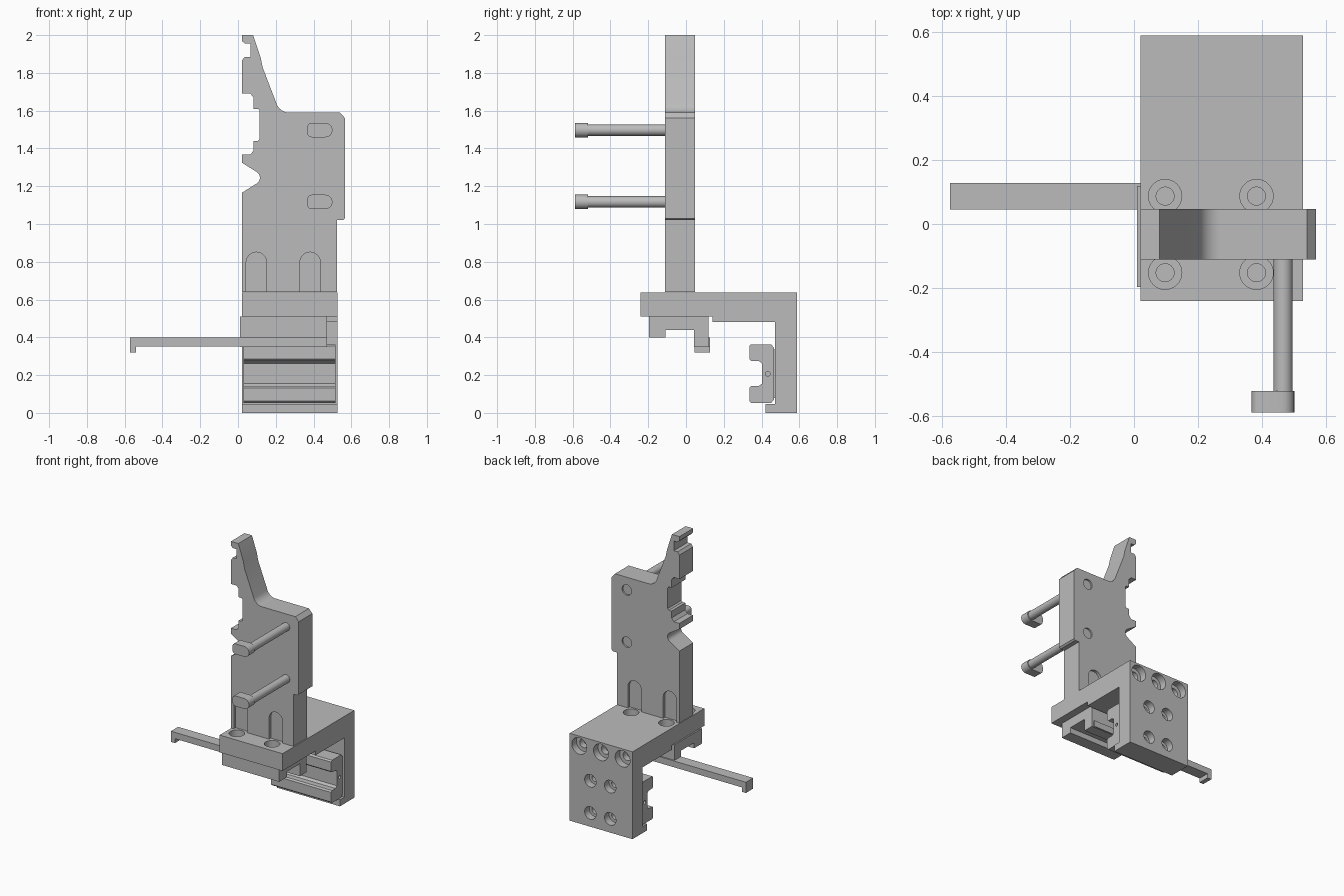
import bpy, bmesh, math
from mathutils import Vector

cube = bpy.data.objects.get("Cube")
if cube:
    bpy.data.objects.remove(cube, do_unlink=True)

grey = bpy.data.materials.new("machined grey")
grey.use_nodes = True
GREY = (0.5, 0.5, 0.5, 1)
grey.diffuse_color = GREY
grey.node_tree.nodes["Principled BSDF"].inputs["Base Color"].default_value = GREY


def prism(name, points, axis, start, end):
    """Extrude a profile: (x, z) along y, (y, z) along x or (x, y) along z."""
    place = {"x": lambda a, b, d: (d, a, b),
             "y": lambda a, b, d: (a, d, b),
             "z": lambda a, b, d: (a, b, d)}[axis]
    bm = bmesh.new()
    face = bm.faces.new([bm.verts.new(place(a, b, start)) for a, b in points])
    moved = bmesh.ops.extrude_face_region(bm, geom=[face])["geom"]
    shift = Vector(place(0, 0, end - start))
    bmesh.ops.translate(bm, vec=shift,
                        verts=[g for g in moved if isinstance(g, bmesh.types.BMVert)])
    bmesh.ops.recalc_face_normals(bm, faces=bm.faces)
    mesh = bpy.data.meshes.new(name)
    bm.to_mesh(mesh)
    bm.free()
    mesh.materials.append(grey)
    obj = bpy.data.objects.new(name, mesh)
    bpy.context.collection.objects.link(obj)
    return obj


def arc(cx, cy, r, a0, a1, steps=12):
    angles = [math.radians(a0 + (a1 - a0) * i / steps) for i in range(steps + 1)]
    return [(cx + r * math.cos(a), cy + r * math.sin(a)) for a in angles]


def circle(cx, cy, r):
    return arc(cx, cy, r, 0, 348.75, 31)


def rect(a0, b0, a1, b1):
    return [(a0, b0), (a1, b0), (a1, b1), (a0, b1)]


def activate(obj):
    bpy.ops.object.select_all(action='DESELECT')
    obj.select_set(True)
    bpy.context.view_layer.objects.active = obj


def cut(target, points, axis, start, end):
    cutter = prism("cutter", points, axis, start, end)
    cutter.hide_render = True
    mod = target.modifiers.new("cut", 'BOOLEAN')
    mod.operation = 'DIFFERENCE'
    mod.solver = 'EXACT'
    mod.object = cutter
    activate(target)
    bpy.ops.object.modifier_apply(modifier=mod.name)
    bpy.data.objects.remove(cutter, do_unlink=True)


# Upright plate with the notched left edge and tapering horn
FRONT, BACK = -0.11, 0.047
outline = [(0.02, 0.64), (0.523, 0.64), (0.523, 1.02), (0.555, 1.02), (0.567, 1.03),
           (0.567, 1.56), (0.54, 1.59)]
outline += arc(0.27, 1.66, 0.07, 270, 197)
outline += [(0.13, 1.83), (0.12, 1.88), (0.08, 2.0), (0.02, 2.0), (0.02, 1.97),
            (0.035, 1.955), (0.065, 1.955), (0.065, 1.885), (0.035, 1.885), (0.02, 1.865),
            (0.02, 1.69), (0.065, 1.69), (0.083, 1.67), (0.083, 1.61), (0.105, 1.61),
            (0.115, 1.60), (0.115, 1.45), (0.105, 1.44), (0.083, 1.44), (0.083, 1.39),
            (0.065, 1.367), (0.02, 1.367), (0.02, 1.325)]
outline += arc(0.08, 1.245, 0.036, 60, -60)
outline += [(0.02, 1.165)]
plate = prism("upright_plate", outline, "y", FRONT, BACK)

# Arched tool clearances on both faces of the plate
COLUMNS = (0.097, 0.382)
for x in COLUMNS:
    arch = [(x - 0.054, 0.6), (x + 0.054, 0.6)] + arc(x, 0.797, 0.054, 0, 180)
    cut(plate, arch, "y", FRONT - 0.05, FRONT + 0.02)
    cut(plate, arch, "y", BACK - 0.02, BACK + 0.05)

# Long clamp screws with one-sided heads
SCREW_X = 0.465
screws = []
for label, z in (("upper", 1.497), ("lower", 1.117)):
    cut(plate, circle(SCREW_X - 0.02, z, 0.038), "y", BACK - 0.012, BACK + 0.05)
    screws.append(prism(label + "_screw_shaft", circle(SCREW_X, z, 0.03), "y", -0.53, FRONT + 0.01))
    head = arc(SCREW_X - 0.003, z, 0.038, -90, 90)
    head += arc(0.39, z + 0.015, 0.023, 90, 180, 6) + arc(0.39, z - 0.015, 0.023, 180, 270, 6)
    screws.append(prism(label + "_screw_head", head, "y", -0.588, -0.52))

# Angled bracket: top shelf, rear wall and bottom lip
bracket = prism("bracket",
                [(0.422, 0), (0.588, 0), (0.588, 0.637), (-0.24, 0.637), (-0.24, 0.511),
                 (0.14, 0.511), (0.14, 0.48), (0.472, 0.48), (0.472, 0.048), (0.422, 0.048)],
                "x", 0.02, 0.527)
for x in COLUMNS:
    for y in (0.087, -0.152):
        cut(bracket, circle(x, y, 0.052), "z", 0.58, 0.7)
        cut(bracket, circle(x, y, 0.028), "z", 0.53, 0.6)

# Counterbored holes in the rear wall
rear_holes = [(x, 0.565, 0.06) for x in (0.1, 0.275, 0.45)]
rear_holes += [(x, z, 0.046) for x in (0.2, 0.36) for z in (0.1, 0.335)]
for x, z, r in rear_holes:
    cut(bracket, circle(x, z, r), "y", 0.535, 0.65)
    cut(bracket, circle(x, z, r * 0.55), "y", 0.49, 0.55)

# Grooved carriage on the inside of the rear wall
carriage = prism("rail_carriage",
                 [(0.345, 0.052), (0.45, 0.052), (0.466, 0.07), (0.466, 0.345), (0.45, 0.363),
                  (0.345, 0.363), (0.335, 0.353), (0.335, 0.285), (0.345, 0.275),
                  (0.385, 0.275), (0.402, 0.262), (0.402, 0.155), (0.385, 0.142),
                  (0.345, 0.142), (0.335, 0.132), (0.335, 0.062)],
                 "x", 0.03, 0.517)
for x0, x1 in ((0.0, 0.06), (0.487, 0.55)):
    cut(carriage, circle(0.433, 0.207, 0.012), "x", x0, x1)
spacer = prism("carriage_spacer", rect(0.06, 0.08, 0.49, 0.335), "y", 0.46, 0.48)

# Channel block below the shelf
block = prism("channel_block",
              [(-0.197, 0.4), (-0.108, 0.4), (-0.108, 0.44), (0.042, 0.44), (0.042, 0.35),
               (0.118, 0.35), (0.118, 0.511), (-0.197, 0.511)],
              "x", 0.01, 0.47)

# Sideways arm with a hooked tip
arm = prism("side_arm",
            [(-0.573, 0.32), (-0.54, 0.32), (-0.54, 0.352), (0.455, 0.352), (0.455, 0.398),
             (-0.573, 0.398)],
            "y", 0.045, 0.128)
tab = prism("arm_end_tab", rect(0.33, 0.322, 0.345, 0.36), "y", 0.045, 0.128)
bpy.data.objects.remove(tab, do_unlink=True)

# Smooth round walls, crisp machined edges
for obj in screws + [plate, bracket, carriage, spacer, block, arm]:
    activate(obj)
    bpy.ops.object.shade_smooth_by_angle(angle=math.radians(30))
